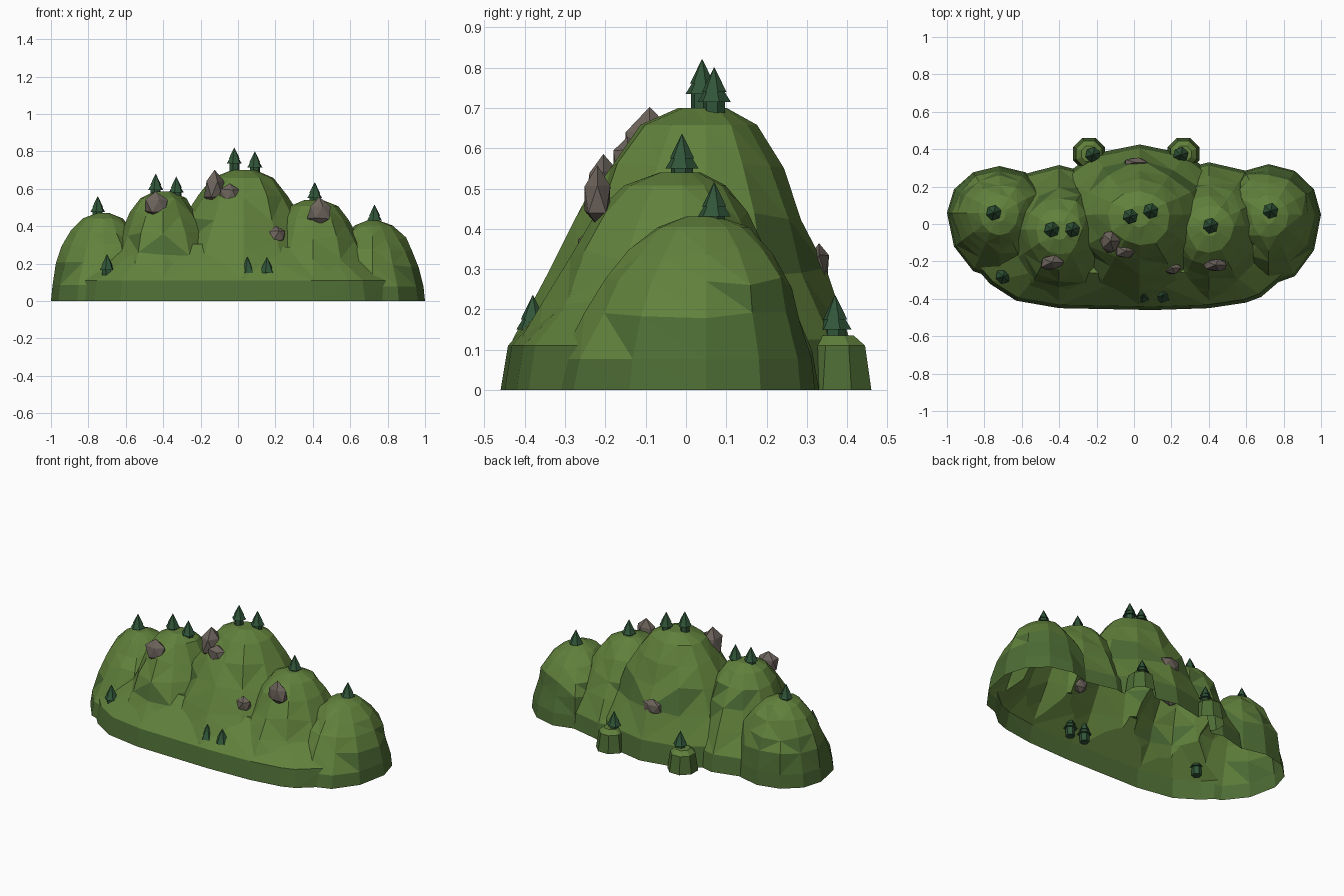
import bpy, bmesh, math, random
from mathutils import Vector

if "Cube" in bpy.data.objects:
    bpy.data.objects.remove(bpy.data.objects["Cube"])

random.seed(4)


def material(name, rgb):
    m = bpy.data.materials.new(name)
    m.diffuse_color = (*rgb, 1)
    m.use_nodes = True
    m.node_tree.nodes["Principled BSDF"].inputs["Base Color"].default_value = m.diffuse_color
    return m


GRASS = material("grass", (0.12, 0.22, 0.045))
STEEP = material("steep_grass", (0.075, 0.15, 0.035))
PINE = material("pine_green", (0.03, 0.09, 0.04))
ROCK = material("rock_brown", (0.15, 0.125, 0.105))


def finish(bm, name, *mats):
    bmesh.ops.recalc_face_normals(bm, faces=bm.faces)
    me = bpy.data.meshes.new(name)
    bm.to_mesh(me)
    bm.free()
    ob = bpy.data.objects.new(name, me)
    bpy.context.collection.objects.link(ob)
    for m in mats:
        me.materials.append(m)
    return ob


def loft(bm, rings, cap_bottom=True):
    """Skin a stack of equal-length vertex rings and close the ends."""
    vs = [[bm.verts.new(p) for p in r] for r in rings]
    n = len(vs[0])
    for a, b in zip(vs, vs[1:]):
        for i in range(n):
            j = (i + 1) % n
            bm.faces.new((a[i], a[j], b[j], b[i]))
    if cap_bottom:
        bm.faces.new(vs[0][::-1])
    bm.faces.new(vs[-1])


HEIGHTS = (0, .18, .42, .62, .80, .94, 1)
ROUND = (1, .97, .89, .78, .61, .38, .12)
STEEPLY = (1, .95, .76, .63, .49, .33, .13)


def dome(name, peak, left, right, front, back, round_sides, sides=12):
    """Lumpy mound with its own reach in each direction."""
    px, py, h = peak
    rings = []
    for k, f in enumerate(HEIGHTS):
        ring = []
        for i in range(sides):
            a = 2 * math.pi * i / sides
            c, s = math.cos(a), math.sin(a)
            w = max(0, -s) if round_sides else 1
            r = ROUND[k] * (1 - w) + STEEPLY[k] * w
            if k > 1:
                r *= random.uniform(.95, 1.05)
            dz = random.uniform(-.015, .015) if 1 < k < 5 else 0
            ring.append((px + c * r * (right if c > 0 else left),
                         py + s * r * (back if s > 0 else front), f * h + dz))
        rings.append(ring)
    # skirt under the ground, trimmed off after the union
    rings.insert(0, [(x, y, -.05) for x, y, z in rings[0]])
    bm = bmesh.new()
    loft(bm, rings)
    bmesh.ops.triangulate(bm, faces=[f for f in bm.faces if len(f.verts) == 4])
    return finish(bm, name)


# front apron: a low wall with a slope behind it
outline = [(-.96, -.1), (-.85, -.2), (-.77, -.32), (-.63, -.41), (-.4, -.45),
           (.1, -.46), (.4, -.45), (.6, -.42), (.68, -.39), (.82, -.27),
           (.93, -.17), (.75, .2), (-.75, .2)]
ridge = [(-.5, -.25, .3), (0, -.27, .31), (.5, -.25, .27),
         (-.8, 0, .25), (.8, 0, .23), (-.5, .15, .25), (.5, .15, .25)]
bm = bmesh.new()
for x, y in outline:
    bm.verts.new((x, y, -.04))
    bm.verts.new((x, y, 0))
    bm.verts.new((x * .98, y * .96, .11))
for p in ridge:
    bm.verts.new(p)
hull = bmesh.ops.convex_hull(bm, input=bm.verts)
inner = {g for g in hull["geom_interior"] + hull["geom_unused"]
         if isinstance(g, bmesh.types.BMVert)}
bmesh.ops.delete(bm, geom=list(inner), context='VERTS')
hill = finish(bm, "hill")

# five mounds
parts = [
    dome("mound", (.03, .05, .70), .5, .5, .505, .375, False),
    dome("mound", (-.4, -.03, .585), .36, .36, .42, .345, False),
    dome("mound", (.4, -.01, .54), .36, .4, .44, .34, False),
    dome("mound", (-.72, .06, .47), .28, .28, .36, .25, True),
    dome("mound", (.72, .05, .43), .26, .28, .38, .27, True),
]

# two small ledges at the back
for x in (-.24, .265):
    bm = bmesh.new()
    loft(bm, [[(x + r * math.cos(math.pi * (i + .5) / 4),
                .375 + r * math.sin(math.pi * (i + .5) / 4), z) for i in range(8)]
              for z, r in ((-.06, .092), (0, .092), (.11, .075), (.135, .045))])
    parts.append(finish(bm, "ledge"))

# join everything into one skin
bpy.context.view_layer.objects.active = hill
for p in parts:
    mod = hill.modifiers.new("union", 'BOOLEAN')
    mod.operation, mod.solver, mod.object = 'UNION', 'EXACT', p
    bpy.ops.object.modifier_apply(modifier=mod.name)
    bpy.data.objects.remove(p)

# trim at the ground, leaving the underside open, and colour by slope
bm = bmesh.new()
bm.from_mesh(hill.data)
bmesh.ops.bisect_plane(bm, geom=bm.verts[:] + bm.edges[:] + bm.faces[:], dist=1e-5,
                       plane_co=(0, 0, 0), plane_no=(0, 0, -1), clear_outer=True)
bmesh.ops.remove_doubles(bm, verts=bm.verts, dist=.003)
bm.normal_update()
for f in bm.faces:
    f.material_index = 1 if f.normal.z < .3 else 0
    f.smooth = False
bm.to_mesh(hill.data)
bm.free()
for m in (GRASS, STEEP):
    hill.data.materials.append(m)


# pines: two tiers over a stubby six-sided trunk
def pine(x, y, tip):
    bm = bmesh.new()
    for z0, r0, z1, r1 in ((-.135, .028, -.075, .028), (-.085, .042, -.03, .008),
                           (-.06, .031, 0, .001)):
        loft(bm, [[(x + r * math.cos(math.pi * i / 3 + .3),
                    y + r * math.sin(math.pi * i / 3 + .3), tip + z) for i in range(6)]
                  for z, r in ((z0, r0), (z1, r1))])
    finish(bm, "pine_tree", PINE)


for t in [(-.75, .06, .56), (-.44, -.03, .68), (-.33, -.03, .665), (-.02, .04, .82),
          (.09, .07, .80), (.41, -.01, .635), (.73, .07, .515), (-.7, -.28, .25),
          (.05, -.38, .235), (.155, -.38, .235), (-.22, .37, .235), (.25, .37, .235)]:
    pine(*t)


# rocks: dented low-poly balls
def rock(centre, size):
    bm = bmesh.new()
    bmesh.ops.create_icosphere(bm, subdivisions=1, radius=1)
    for v in bm.verts:
        k = random.uniform(.88, 1.1)
        v.co = Vector(c + s * q * k for c, s, q in zip(centre, size, v.co))
    finish(bm, "rock", ROCK)


for c, s in [((-.125, -.09, .6), (.06, .075, .095)), ((-.045, -.145, .565), (.06, .045, .07)),
             ((-.44, -.205, .51), (.07, .045, .07)), ((.435, -.22, .475), (.07, .04, .075)),
             ((.205, -.235, .35), (.05, .035, .05)), ((.005, .33, .31), (.07, .028, .052))]:
    rock(c, s)
